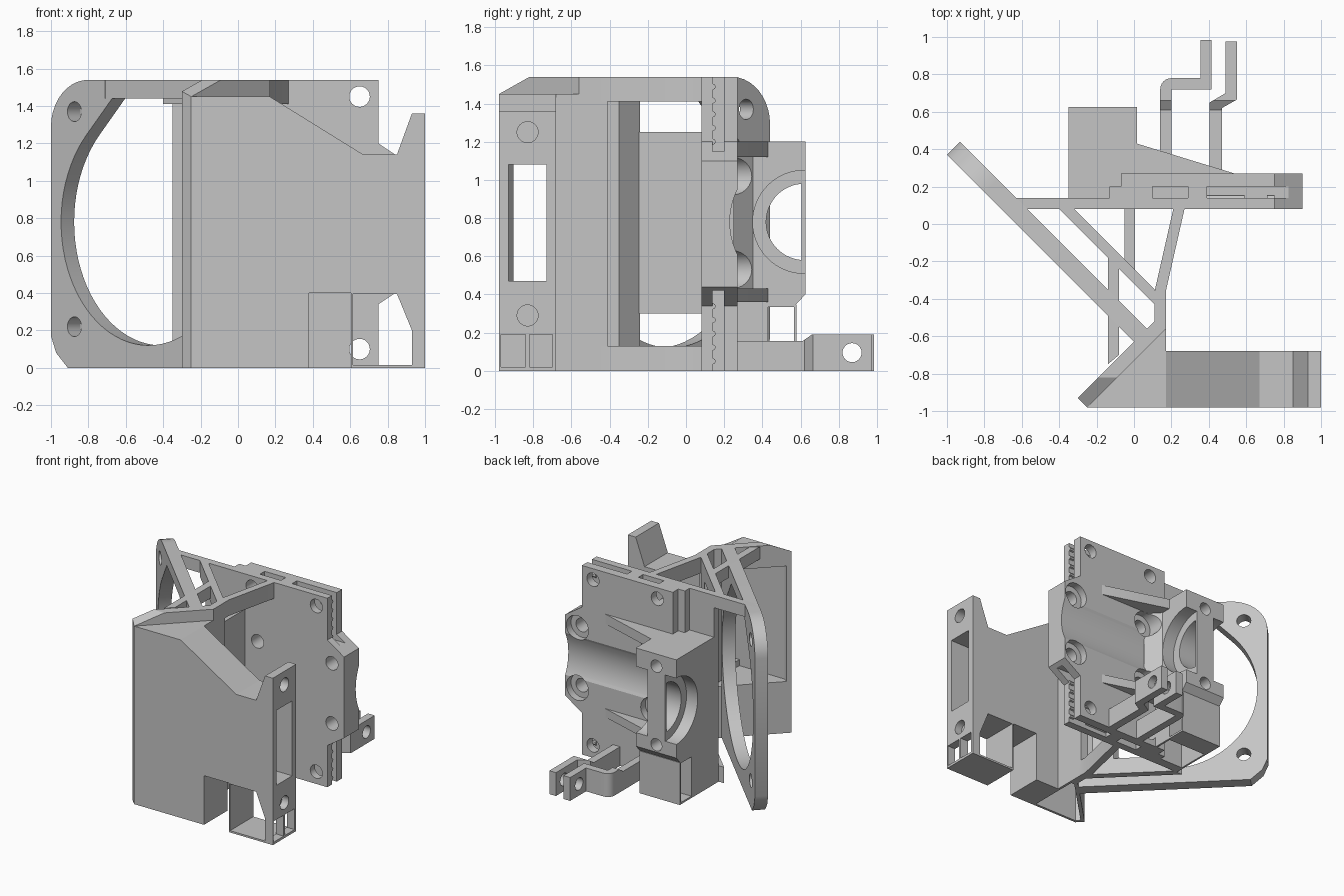
import bpy, bmesh, math
from mathutils import Matrix

if "Cube" in bpy.data.objects:
    bpy.data.objects.remove(bpy.data.objects["Cube"])

grey = bpy.data.materials.new("plain_grey")
grey.diffuse_color = (0.56, 0.56, 0.56, 1)
grey.use_nodes = True
grey.node_tree.nodes["Principled BSDF"].inputs["Base Color"].default_value = grey.diffuse_color


def prism(name, pts, axis, lo, hi):
    """Extrude a 2D outline along an axis: z uses (x,y), y uses (x,z), x uses (y,z)."""
    place = {"z": lambda a, b, t: (a, b, t),
             "y": lambda a, b, t: (a, t, b),
             "x": lambda a, b, t: (t, a, b)}[axis]
    bm = bmesh.new()
    low = [bm.verts.new(place(a, b, lo)) for a, b in pts]
    high = [bm.verts.new(place(a, b, hi)) for a, b in pts]
    bm.faces.new(low)
    bm.faces.new(high)
    n = len(pts)
    for i in range(n):
        j = (i + 1) % n
        bm.faces.new((low[i], low[j], high[j], high[i]))
    bmesh.ops.recalc_face_normals(bm, faces=bm.faces)
    mesh = bpy.data.meshes.new(name)
    bm.to_mesh(mesh)
    bm.free()
    mesh.materials.append(grey)
    ob = bpy.data.objects.new(name, mesh)
    bpy.context.collection.objects.link(ob)
    return ob


def box(name, x0, x1, y0, y1, z0, z1):
    return prism(name, [(x0, y0), (x1, y0), (x1, y1), (x0, y1)], "z", z0, z1)


def rod(a, b, r, axis, lo, hi, n=32):
    pts = [(a + r * math.cos(2 * math.pi * i / n), b + r * math.sin(2 * math.pi * i / n))
           for i in range(n)]
    return prism("rod", pts, axis, lo, hi)


def carve(ob, cutters):
    for cutter in cutters:
        mod = ob.modifiers.new("bool", "BOOLEAN")
        mod.operation, mod.solver, mod.object = "DIFFERENCE", "EXACT", cutter
        bpy.context.view_layer.objects.active = ob
        bpy.ops.object.modifier_apply(modifier=mod.name)
        bpy.data.objects.remove(cutter)
    return ob


# Angled fan plate with a flat-topped teardrop opening
arc = [(-0.686 - 0.283 * math.sin(t), 1.29 + 0.25 * math.cos(t))
       for t in [math.pi / 2 * i / 10 for i in range(11)]]
fan = prism("fan_plate", [(0.46, 0), (0.46, 1.54)] + arc + [(-0.969, 0.17), (-0.93, 0.08), (-0.842, 0)],
            "y", -0.445, -0.346)
cu, cz, r = -0.233, 0.78, 0.66
tear = [(cu + r * math.cos(t), cz + r * math.sin(t))
        for t in [math.radians(135 + 270 * i / 60) for i in range(61)]]
tear += [(cu + 0.274, 1.44), (cu - 0.274, 1.44)]
carve(fan, [prism("cut", tear, "y", -0.6, -0.2)] +
      [rod(-0.792, z, 0.053, "y", -0.6, -0.2) for z in (0.22, 1.37)])
fan.data.transform(Matrix.Rotation(-math.pi / 4, 4, "Z"))

# Top and bottom truss struts
right_strut = [(0.21, 0.08), (0.11, -0.36), (0.11, -0.45), (0.17, -0.45), (0.17, -0.36), (0.27, 0.08)]
diagonal = [(-0.40, 0.08), (0.11, -0.43), (0.11, -0.35), (-0.32, 0.08)]
cross = [(-0.14, -0.75), (-0.08, -0.70), (-0.08, -0.24), (-0.14, -0.18)]
back_bar = [(-0.71, 0.08), (-0.34, 0.08), (-0.34, 0.14), (-0.75, 0.14)]
for i, pts in enumerate((right_strut, diagonal)):
    prism(f"bottom_strut_{i + 1}", pts, "z", 0, 0.13)
for i, pts in enumerate((right_strut, diagonal, cross, back_bar)):
    prism(f"top_strut_{i + 1}", pts, "z", 1.44 if i > 1 else 1.41, 1.54)

# Inner air guide walls
prism("angled_guide", [(0.11, -0.43), (0.11, -0.35), (0.0, -0.24), (-0.06, -0.25)], "z", 0.05, 1.48)
box("straight_guide", -0.05, 0.005, -0.25, 0.09, 0.3, 1.25)

# Front duct: tall angled inlet section with a raised rear rim
inlet = prism("duct_inlet", [(-0.3, -0.93), (-0.25, -0.98), (0.17, -0.98), (0.17, -0.41),
                             (0.11, -0.41), (0.11, -0.52)], "z", 0, 1.54)
carve(inlet, [
    prism("cut", [(-0.3, -1.03), (0.3, -1.03), (0.3, -0.55), (0.18, -0.55)], "z", 1.45, 1.7),
    prism("cut", [(-1.1, 1.383), (-0.98, 1.45), (-0.82, 1.54), (-0.8, 1.7), (-1.1, 1.7)],
          "x", -0.5, 0.5),
    prism("cut", [(-0.35, -0.85), (-0.235, -0.93), (0.3, -0.93), (0.3, -0.73), (0.13, -0.73),
                  (0.13, -0.45), (0.04, -0.45), (0.0, -0.5)], "z", 0.42, 1.36),
    prism("cut", [(-0.26, -0.93), (-0.235, -0.96), (0.15, -0.96), (0.15, -0.55), (0.12, -0.55)],
          "z", -0.1, 0.38)])

# Front duct: side panel with sloped top, notch, slot and screw tab
panel = prism("duct_panel", [(0.17, 0), (0.38, 0), (0.38, 0.4), (0.605, 0.4), (0.605, 0), (1, 0),
                             (1, 1.36), (0.93, 1.36), (0.85, 1.14), (0.67, 1.14), (0.17, 1.45)],
              "y", -0.98, -0.68)
carve(panel, [
    prism("cut", [(0.615, 0.015), (0.93, 0.015), (0.93, 0.2), (0.85, 0.395), (0.615, 0.395)],
          "y", -1.1, -0.5),
    box("cut", 0.1, 1.1, -0.93, -0.73, 0.47, 1.08),
    box("cut", 0.9, 1.1, -0.97, -0.84, 0.02, 0.19),
    box("cut", 0.9, 1.1, -0.82, -0.70, 0.02, 0.19),
    rod(-0.83, 1.25, 0.055, "x", 0.925, 1.1),
    rod(-0.83, 0.29, 0.055, "x", 0.94, 1.1)])


# Carriage plate: front and rear layers with belt gaps between them
def outline(left):
    return [(left, 0), (0.75, 0), (0.75, 0.34), (0.9, 0.44), (0.9, 1.1), (0.75, 1.2),
            (0.75, 1.54), (left, 1.54)]


def corner_cuts():
    return [rod(x, z, 0.055, "y", 0, 0.4, 24) for x in (0.07, 0.65) for z in (0.1, 1.45)]


def bolt_cuts():
    return [rod(x, z, rad, "y", lo, 0.6, 24) for x in (0.12, 0.79) for z in (0.53, 1.02)
            for rad, lo in ((0.055, 0), (0.1, 0.21))]


front = prism("carriage_front_layer", outline(-0.35), "y", 0.08, 0.14)
carve(front, corner_cuts() + bolt_cuts())
rear = prism("carriage_rear_layer", outline(-0.07), "y", 0.2, 0.27)
carve(rear, corner_cuts() + bolt_cuts() + [rod(0.62, 0.78, 0.39, "x", 0.05, 1.1, 64)])
core = prism("carriage_core", [(-0.13, 0.42), (0.87, 0.42), (0.9, 0.44), (0.9, 1.1), (0.825, 1.15),
                               (-0.13, 1.15)], "y", 0.14, 0.2)
carve(core, bolt_cuts())
for z0, z1 in ((0, 0.42), (1.15, 1.54)):
    left_spacer = box("belt_gap_left_spacer", -0.13, 0.1, 0.14, 0.2, z0, z1)
    carve(left_spacer, corner_cuts())
    box("belt_gap_middle_spacer", 0.29, 0.39, 0.14, 0.2, z0, z1)
    for i in range(5):
        tooth = rod(0.14, z0 + 0.05 + 0.072 * i, 0.016, "x", 0.39, 0.59, 8)
        tooth.name = "belt_tooth"
        stub = rod(0.14, z0 + 0.05 + 0.072 * i, 0.016, "x", 0.71, 0.75, 8)
        stub.name = "belt_tooth_end"

# Tapered ribs behind the plate
for z0, z1 in ((0.36, 0.43), (1.12, 1.2)):
    prism("rear_rib", [(0, 0.26), (0.57, 0.26), (0.015, 0.43), (0, 0.43)], "z", z0, z1)

# Slanted shoulder between plate and clamp, scooped by the bolt bores
shoulder = prism("clamp_shoulder", [(0.0, 0.25), (0.11, 0.25), (0.015, 0.35), (0.0, 0.35)],
                 "z", 0.42, 1.14)
carve(shoulder, bolt_cuts())

# Rear clamp block with a stepped round seat and a thin back bar
clamp = prism("clamp_block", [(0.14, 0.34), (0.57, 0.34), (0.625, 0.4), (0.625, 1.2), (0.14, 1.2)],
              "x", -0.35, 0.015)
bore = rod(0.62, 0.78, 0.2, "x", -0.5, 0.2, 64)
carve(bore, [box("cut", -0.25, -0.09, 0.605, 0.9, 0.4, 1.2)])
carve(clamp, [bore,
              rod(0.62, 0.78, 0.27, "x", -0.5, -0.25, 64),
              rod(0.62, 0.78, 0.27, "x", -0.09, 0.2, 64)] +
      [rod(-0.17, z, 0.05, "y", 0.45, 0.8, 24) for z in (0.46, 1.1)])

# Thin-walled box under the clamp
under = box("clamp_support", -0.35, 0.015, 0.14, 0.58, 0, 0.345)
carve(under, [box("cut", -0.5, 0.2, 0.43, 0.565, 0.015, 0.335),
              box("cut", -0.335, 0.0, 0.155, 0.415, -0.1, 0.33)])

# Two bent sensor arms with a cross hole at the ends
bend = [(0.14 + 0.06 - 0.06 * math.cos(t), 0.72 + 0.06 * math.sin(t))
        for t in [math.pi / 2 * i / 6 for i in range(7)]]
arm_a = prism("left_arm", [(0.14, 0.25)] + bend + [(0.355, 0.78), (0.355, 0.985), (0.415, 0.985),
              (0.415, 0.72), (0.2, 0.72), (0.2, 0.25)], "z", 0, 0.19)
arm_b = prism("right_arm", [(0.405, 0.25), (0.405, 0.65), (0.49, 0.7), (0.49, 0.975), (0.55, 0.975),
              (0.55, 0.665), (0.47, 0.62), (0.47, 0.25)], "z", 0, 0.19)
for arm in (arm_a, arm_b):
    carve(arm, [prism("cut", [(0.1, 0.155), (0.61, 0.155), (0.66, 0.19), (0.66, 0.3), (0.1, 0.3)],
                      "x", 0, 0.7),
                rod(0.87, 0.095, 0.05, "x", 0, 0.7, 24)])

# Smooth the round surfaces, keep edges sharp
bpy.ops.object.select_all(action="DESELECT")
for ob in bpy.context.scene.objects:
    ob.select_set(True)
bpy.context.view_layer.objects.active = fan
bpy.ops.object.shade_smooth_by_angle(angle=math.radians(25))
